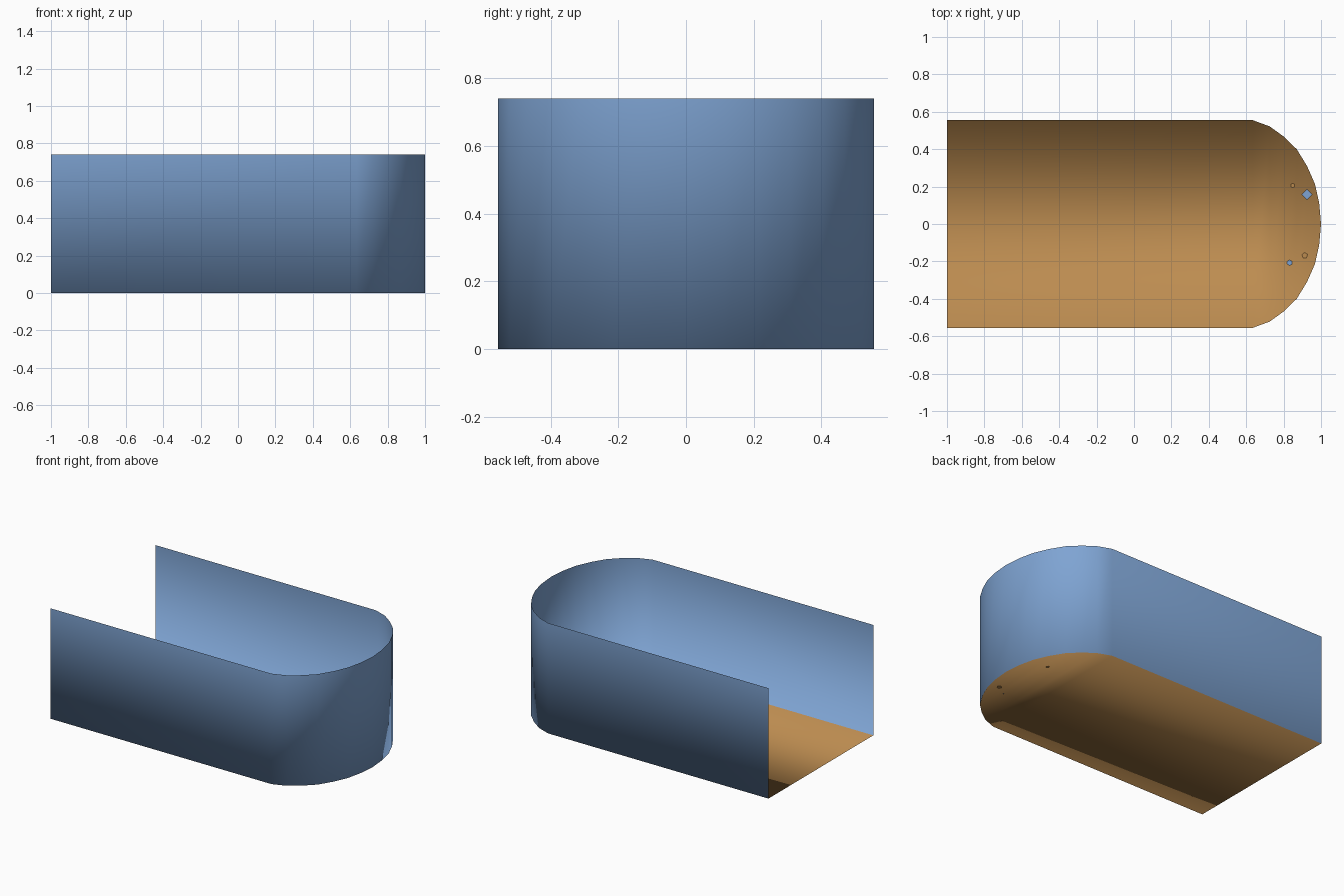
import bpy, bmesh, math

if "Cube" in bpy.data.objects:
    bpy.data.objects.remove(bpy.data.objects["Cube"])


def material(name, rgb):
    m = bpy.data.materials.new(name)
    m.diffuse_color = (*rgb, 1)
    m.use_nodes = True
    m.node_tree.nodes["Principled BSDF"].inputs["Base Color"].default_value = m.diffuse_color
    return m


blue = material("soft blue", (0.21, 0.37, 0.65))
orange = material("warm orange", (0.50, 0.26, 0.08))
H = 0.74

# Half outline from the open end round to the nose tip, mirrored for the other side
half = [(-1, 0.555), (0.635, 0.555), (0.725, 0.522), (0.80, 0.468), (0.87, 0.40),
        (0.925, 0.31), (0.967, 0.215), (0.99, 0.113)]
outline = [(x, -y) for x, y in half] + [(1, 0)] + half[::-1]

# Open-topped tray: thin wall sheet welded to the floor, smooth all over
bm = bmesh.new()
low = [bm.verts.new((x, y, 0)) for x, y in outline]
high = [bm.verts.new((x, y, H)) for x, y in outline]
n = len(outline)
for i in range(n - 1):
    bm.faces.new((low[i], low[i + 1], high[i + 1], high[i]))
for i in range(n // 2):
    j = n - 1 - i
    ring = [low[i], low[j], low[j - 1]]
    if j - 1 != i + 1:
        ring.append(low[i + 1])
    bm.faces.new(ring).material_index = 1
for f in bm.faces:
    f.smooth = True
me = bpy.data.meshes.new("tray")
bm.to_mesh(me)
bm.free()
me.materials.append(blue)
me.materials.append(orange)
bpy.context.collection.objects.link(bpy.data.objects.new("tray", me))


# Tiny studs on the floor near the nose
def stud(name, x, y, r, sides, mat):
    bpy.ops.mesh.primitive_cylinder_add(vertices=sides, radius=r, depth=0.003,
                                        location=(x, y, 0.0015))
    o = bpy.context.object
    o.name = name
    o.data.materials.append(mat)


stud("large_blue_stud", 0.925, 0.158, 0.028, 4, blue)
stud("small_blue_stud", 0.832, -0.207, 0.015, 6, blue)
stud("large_orange_stud", 0.913, -0.168, 0.016, 5, orange)
stud("small_orange_stud", 0.849, 0.206, 0.012, 6, orange)
